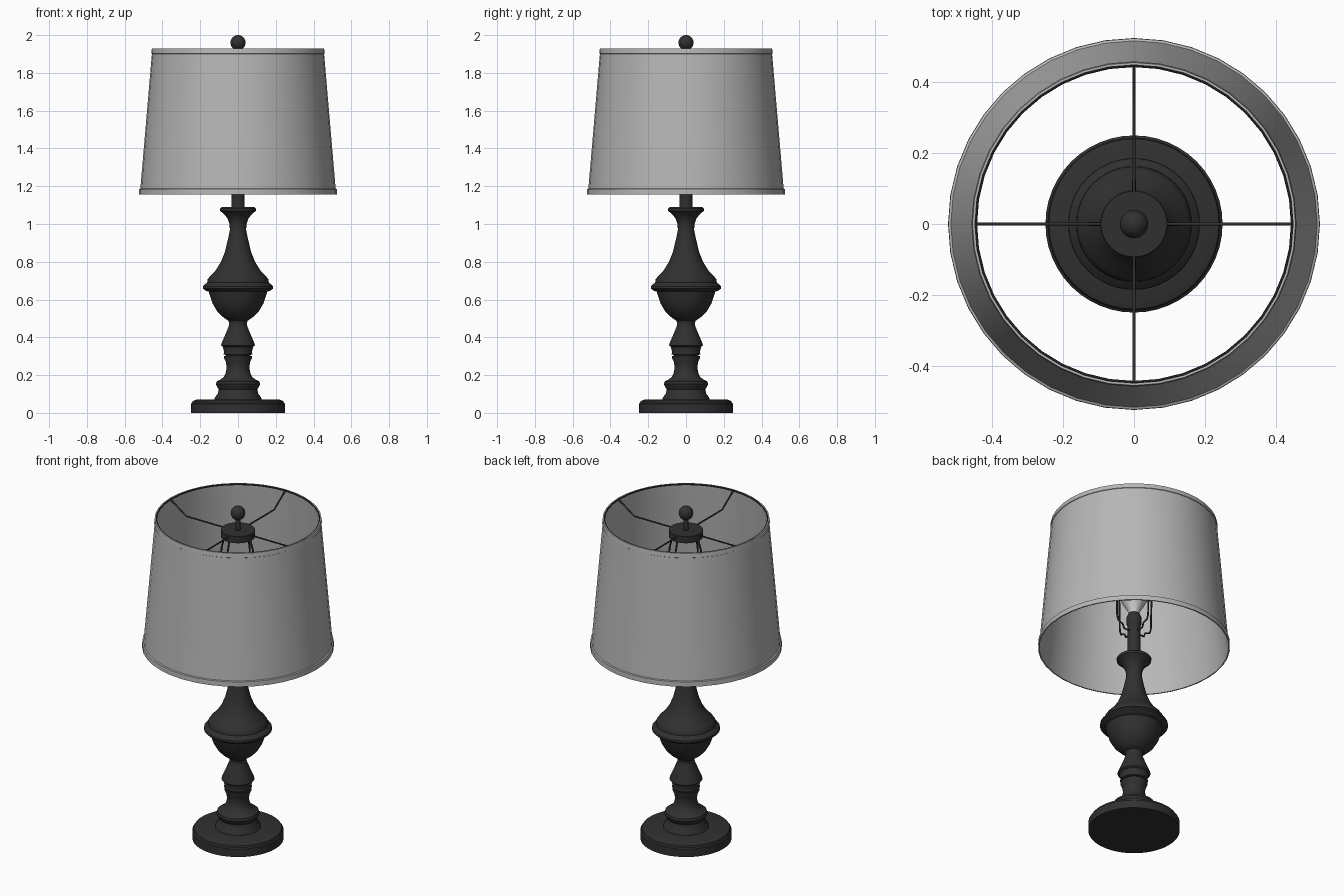
import bpy, bmesh
from math import cos, sin, pi, radians

cube = bpy.data.objects.get("Cube")
if cube:
    bpy.data.objects.remove(cube, do_unlink=True)


def material(name, rgb, rough):
    m = bpy.data.materials.new(name)
    m.use_nodes = True
    bsdf = next(n for n in m.node_tree.nodes if n.type == 'BSDF_PRINCIPLED')
    bsdf.inputs["Base Color"].default_value = (*rgb, 1)
    bsdf.inputs["Roughness"].default_value = rough
    m.diffuse_color = (*rgb, 1)
    return m


BLACK = material("matte black", (0.03, 0.03, 0.03), 0.6)
GREY = material("grey fabric", (0.47, 0.47, 0.47), 0.9)
GLASS = material("pale bulb", (0.6, 0.6, 0.6), 0.4)


def lathe(name, profile, mat, segments=48, closed=False):
    """Turn an (r, z) profile about the z axis; closed joins last point to first."""
    bm = bmesh.new()
    rings = []
    for r, z in profile:
        if r == 0:
            rings.append([bm.verts.new((0, 0, z))] * segments)
        else:
            rings.append([bm.verts.new((r * cos(2 * pi * i / segments),
                                        r * sin(2 * pi * i / segments), z))
                          for i in range(segments)])
    pairs = list(zip(rings, rings[1:]))
    if closed:
        pairs.append((rings[-1], rings[0]))
    for a, b in pairs:
        for i in range(segments):
            j = (i + 1) % segments
            bm.faces.new(list(dict.fromkeys((a[i], a[j], b[j], b[i]))))
    bmesh.ops.recalc_face_normals(bm, faces=bm.faces)
    me = bpy.data.meshes.new(name)
    bm.to_mesh(me)
    bm.free()
    me.materials.append(mat)
    ob = bpy.data.objects.new(name, me)
    bpy.context.collection.objects.link(ob)
    bpy.ops.object.select_all(action='DESELECT')
    ob.select_set(True)
    bpy.context.view_layer.objects.active = ob
    bpy.ops.object.shade_smooth_by_angle(angle=radians(35))
    return ob


def wires(name, path, radius, mat):
    """Four bent rods along the x and y axes, from one (r, z) path."""
    cu = bpy.data.curves.new(name, 'CURVE')
    cu.dimensions = '3D'
    cu.bevel_depth = radius
    cu.bevel_resolution = 2
    cu.use_fill_caps = True
    for dx, dy in ((1, 0), (0, 1), (-1, 0), (0, -1)):
        sp = cu.splines.new('POLY')
        sp.points.add(len(path) - 1)
        for p, (r, z) in zip(sp.points, path):
            p.co = (r * dx, r * dy, z, 1)
    cu.materials.append(mat)
    ob = bpy.data.objects.new(name, cu)
    bpy.context.collection.objects.link(ob)


# Round foot
lathe("foot", [(0, 0), (.25, 0), (.25, .048), (.243, .053), (.24, .063),
               (.22, .07), (.125, .072), (0, .072)], BLACK)

# Lower turned pedestal
lathe("pedestal", [(0, .06), (.125, .07), (.122, .082), (.108, .1), (.102, .125),
                   (.112, .14), (.117, .152), (.113, .166), (.095, .175),
                   (.075, .19), (.064, .215), (.06, .24), (.064, .27),
                   (.073, .288), (.073, .3), (0, .3)], BLACK)

# Collar and tapering waist
lathe("waist", [(0, .295), (.062, .298), (.066, .307), (.076, .31), (.074, .325),
                (.08, .35), (.09, .357), (.088, .366), (.065, .42), (.048, .462),
                (.046, .475), (.052, .49), (0, .495)], BLACK)

# Vase-shaped body
lathe("body", [(0, .485), (.052, .488), (.08, .508), (.112, .54), (.135, .58),
               (.15, .625), (.155, .642), (.174, .648), (.186, .659), (.185, .67),
               (.172, .683), (.163, .69), (.162, .705), (.15, .722), (.118, .755),
               (.09, .8), (.07, .85), (.053, .92), (.043, .97), (.045, 1.0),
               (.055, 1.03), (.078, 1.056), (.094, 1.069), (.095, 1.082),
               (.088, 1.089), (0, 1.089)], BLACK)

# Neck and bulb socket
lathe("neck", [(0, 1.08), (.035, 1.085), (.035, 1.29), (.04, 1.3),
               (.04, 1.345), (.03, 1.365), (0, 1.37)], BLACK, 32)

# Light bulb
lathe("bulb", [(0, 1.36), (.028, 1.36), (.034, 1.385), (.055, 1.42), (.076, 1.46),
               (.088, 1.51), (.088, 1.55), (.076, 1.595), (.05, 1.625),
               (.025, 1.637), (0, 1.64)], GLASS, 32)

# Wire frame around the bulb
wires("harp", [(.02, 1.25), (.07, 1.25), (.08, 1.275), (.11, 1.285), (.12, 1.31),
               (.125, 1.5), (.11, 1.72), (.08, 1.83)], .005, BLACK)

# Top disc with spokes reaching up to the shade
lathe("top_disc", [(0, 1.82), (.093, 1.82), (.093, 1.86), (0, 1.86)], BLACK)
wires("shade_spokes", [(.06, 1.848), (.345, 1.848), (.448, 1.92)], .0045, BLACK)

# Finial stem and ball
lathe("finial_stem", [(0, 1.85), (.015, 1.85), (.015, 1.94), (0, 1.94)], BLACK, 20)
lathe("finial_ball", [(.04 * sin(pi * i / 16) if 0 < i < 16 else 0,
                       1.96 - .04 * cos(pi * i / 16)) for i in range(17)], BLACK, 32)

# Tapered shade with a hem at each end
lathe("shade", [(.525, 1.155), (.524, 1.184), (.517, 1.187), (.456, 1.9),
                (.459, 1.902), (.456, 1.928), (.449, 1.928), (.45, 1.9),
                (.518, 1.155)], GREY, 40, closed=True)

# Dark hoop inside the upper rim
lathe("shade_hoop", [(.448 + .005 * cos(2 * pi * i / 8), 1.924 + .005 * sin(2 * pi * i / 8))
                     for i in range(8)], BLACK, 40, closed=True)
